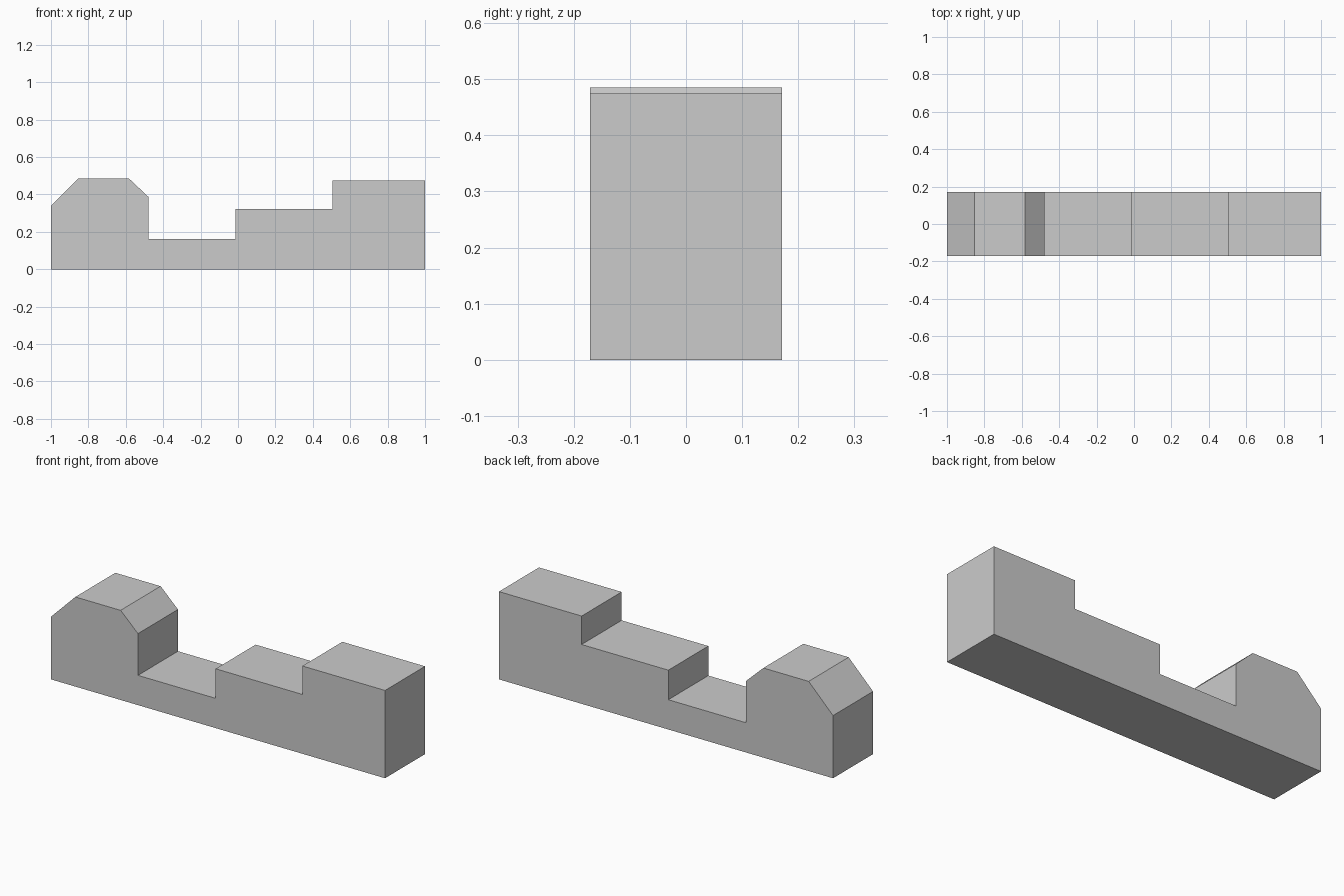
import bpy
import bmesh

cube = bpy.data.objects.get("Cube")
if cube:
    bpy.data.objects.remove(cube, do_unlink=True)

HALF_WIDTH = 0.171

# Plain grey material
grey = bpy.data.materials.new("light_grey")
grey.use_nodes = True
colour = (0.6, 0.6, 0.6, 1)
grey.diffuse_color = colour
grey.node_tree.nodes["Principled BSDF"].inputs["Base Color"].default_value = colour

# Side profile (x, z): flat base, two steps, low gap, chamfered end block
profile = [
    (-1, 0), (1, 0),
    (1, 0.475), (0.505, 0.475),
    (0.505, 0.321), (-0.014, 0.321),
    (-0.014, 0.161), (-0.479, 0.161),
    (-0.479, 0.387), (-0.583, 0.485),
    (-0.854, 0.485), (-1, 0.339),
]

# Extrude the profile across the width
bm = bmesh.new()
front = bm.faces.new([bm.verts.new((x, -HALF_WIDTH, z)) for x, z in profile])
result = bmesh.ops.extrude_face_region(bm, geom=[front], use_keep_orig=True)
back_verts = [v for v in result["geom"] if isinstance(v, bmesh.types.BMVert)]
bmesh.ops.translate(bm, verts=back_verts, vec=(0, 2 * HALF_WIDTH, 0))
bmesh.ops.recalc_face_normals(bm, faces=bm.faces)

mesh = bpy.data.meshes.new("stepped_block")
bm.to_mesh(mesh)
bm.free()
mesh.materials.append(grey)
block = bpy.data.objects.new("stepped_block", mesh)
bpy.context.collection.objects.link(block)
